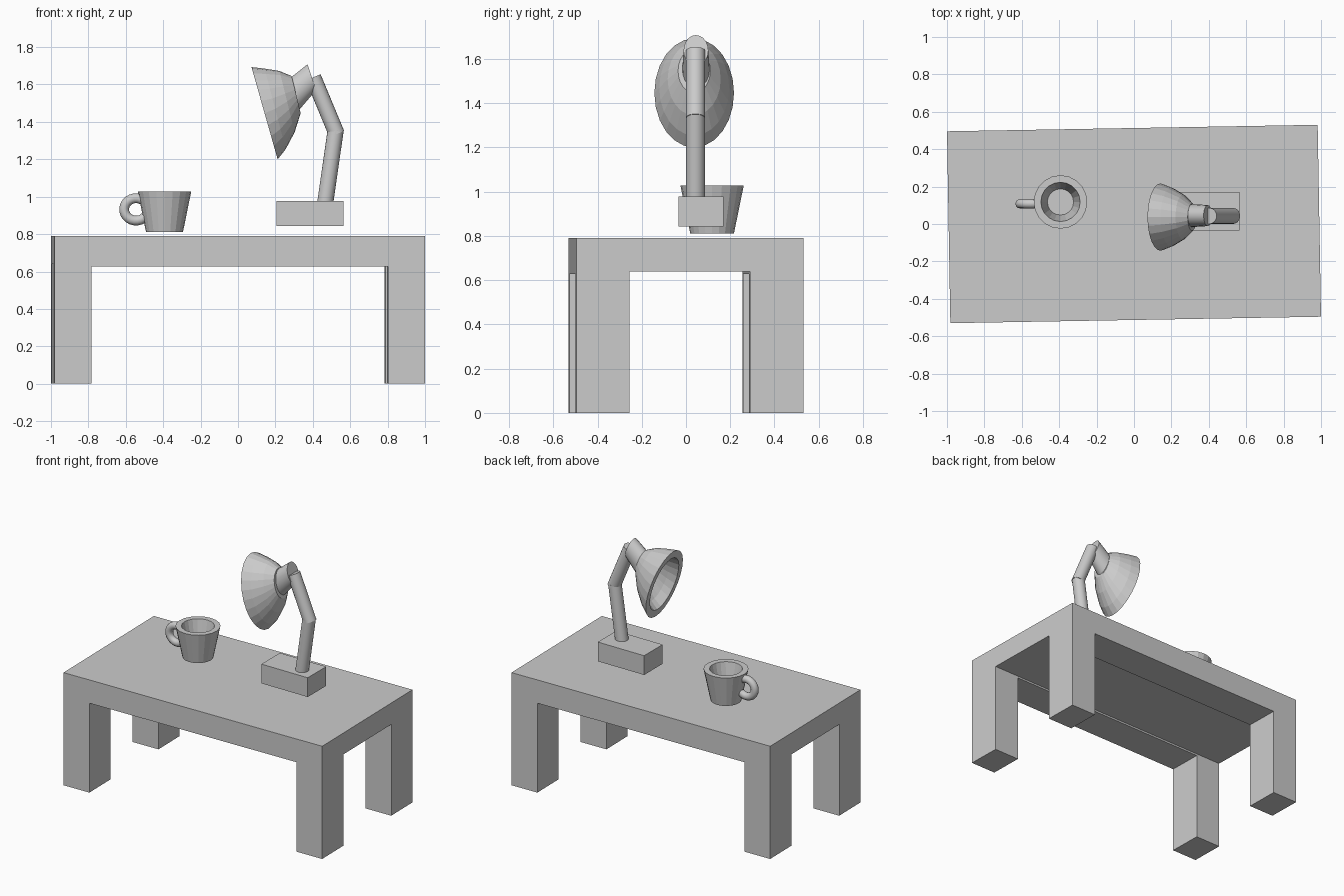
import bpy, bmesh
from math import sin, cos, pi, radians
from mathutils import Vector

if "Cube" in bpy.data.objects:
    bpy.data.objects.remove(bpy.data.objects["Cube"])


def box(name, x, y, z):
    """Axis-aligned box from (min, max) pairs."""
    bpy.ops.mesh.primitive_cube_add(size=1)
    ob = bpy.context.object
    ob.name = name
    for v in ob.data.vertices:
        v.co = [sum(r) / 2 + c * (r[1] - r[0]) for r, c in zip((x, y, z), v.co)]
    return ob


def loft(name, rings, n, smooth=False):
    """Skin elliptical rings given as (centre, half-axis u, half-axis v), ends capped."""
    bm = bmesh.new()
    loops = []
    for c, u, v in rings:
        c, u, v = Vector(c), Vector(u), Vector(v)
        loops.append([bm.verts.new(c + u * cos(2 * pi * i / n) + v * sin(2 * pi * i / n))
                      for i in range(n)])
    for a, b in zip(loops, loops[1:]):
        for i in range(n):
            j = (i + 1) % n
            bm.faces.new((a[i], a[j], b[j], b[i]))
    bm.faces.new(loops[0][::-1])
    bm.faces.new(loops[-1])
    bmesh.ops.recalc_face_normals(bm, faces=bm.faces)
    me = bpy.data.meshes.new(name)
    bm.to_mesh(me)
    bm.free()
    ob = bpy.data.objects.new(name, me)
    bpy.context.collection.objects.link(ob)
    if smooth:
        bpy.ops.object.select_all(action='DESELECT')
        ob.select_set(True)
        bpy.context.view_layer.objects.active = ob
        bpy.ops.object.shade_smooth_by_angle(angle=radians(40))
    return ob


def chord(up, low, ry, y, s=1.0):
    """Ring seen edge-on from the front, from its upper and lower (x, z) points."""
    cx, cz = (up[0] + low[0]) / 2, (up[1] + low[1]) / 2
    return ((cx, y, cz), ((up[0] - cx) * s, 0, (up[1] - cz) * s), (0, ry * s, 0))


def rod(name, a, b, y, r):
    """Round arm between two (x, z) points."""
    d = Vector((b[0] - a[0], 0, b[1] - a[1])).normalized()
    u = d.cross(Vector((0, 1, 0))) * r
    return loft(name, [((p[0], y, p[1]), u, (0, r, 0)) for p in (a, b)], 20, True)


# Table: one block hollowed along its length and its depth, turned slightly
table = box("table", (-.991, .991), (-.513, .513), (0, .79))
cutters = [box("end_opening_cutter", (-1.2, 1.2), (-.272, .272), (-.2, .64)),
           box("front_opening_cutter", (-.793, .793), (-.8, .8), (-.2, .627))]
for ob in [table] + cutters:
    ob.rotation_euler.z = radians(1)
for c in cutters:
    c.hide_render = True
    c.hide_viewport = False
    c.display_type = 'WIRE'
    m = table.modifiers.new(c.name, 'BOOLEAN')
    m.operation = 'DIFFERENCE'
    m.solver = 'EXACT'
    m.object = c
bpy.context.view_layer.objects.active = table
for m in list(table.modifiers):
    bpy.ops.object.modifier_apply(modifier=m.name)
for c in cutters:
    bpy.data.objects.remove(c)

# Cup: outer wall, thick rim, inner wall and floor
loft("cup", [((-.393, .118, z), (r, 0, 0), (0, r, 0)) for r, z in
             ((.099, .812), (.143, 1.028), (.105, 1.028), (.07, .86))], 20)

# Cup handle: tube swept along an open oval
handle = []
for i in range(19):
    t = radians(55 + i * 265 / 18)
    handle.append(((-.545 + .064 * cos(t), .108, .932 + .06 * sin(t)),
                   (.026 * cos(t), 0, .026 * sin(t)), (0, .025, 0)))
loft("cup_handle", handle, 12, True)

# Lamp base and arms
box("lamp_base", (.206, .565), (-.035, .17), (.843, .978))
rod("lower_arm", (.466, .965), (.522, 1.355), .043, .043)
rod("upper_arm", (.528, 1.335), (.402, 1.638), .043, .043)

# Lamp shade: oval bell with a thick rim and hollow inside
bell = [((.072, 1.693), (.212, 1.200), .18), ((.142, 1.685), (.255, 1.254), .158),
        ((.222, 1.672), (.303, 1.345), .120), ((.287, 1.645), (.335, 1.447), .073)]
shade = [chord(*p, .037) for p in reversed(bell)]
shade += [chord(*p, .037, .78) for p in bell[:3]]
loft("lamp_shade", shade, 24)

# Neck joining the shade to the upper arm
loft("lamp_neck", [chord((.280, 1.635), (.325, 1.462), .062, .045),
                   chord((.372, 1.708), (.418, 1.57), .056, .045)], 20, True)
